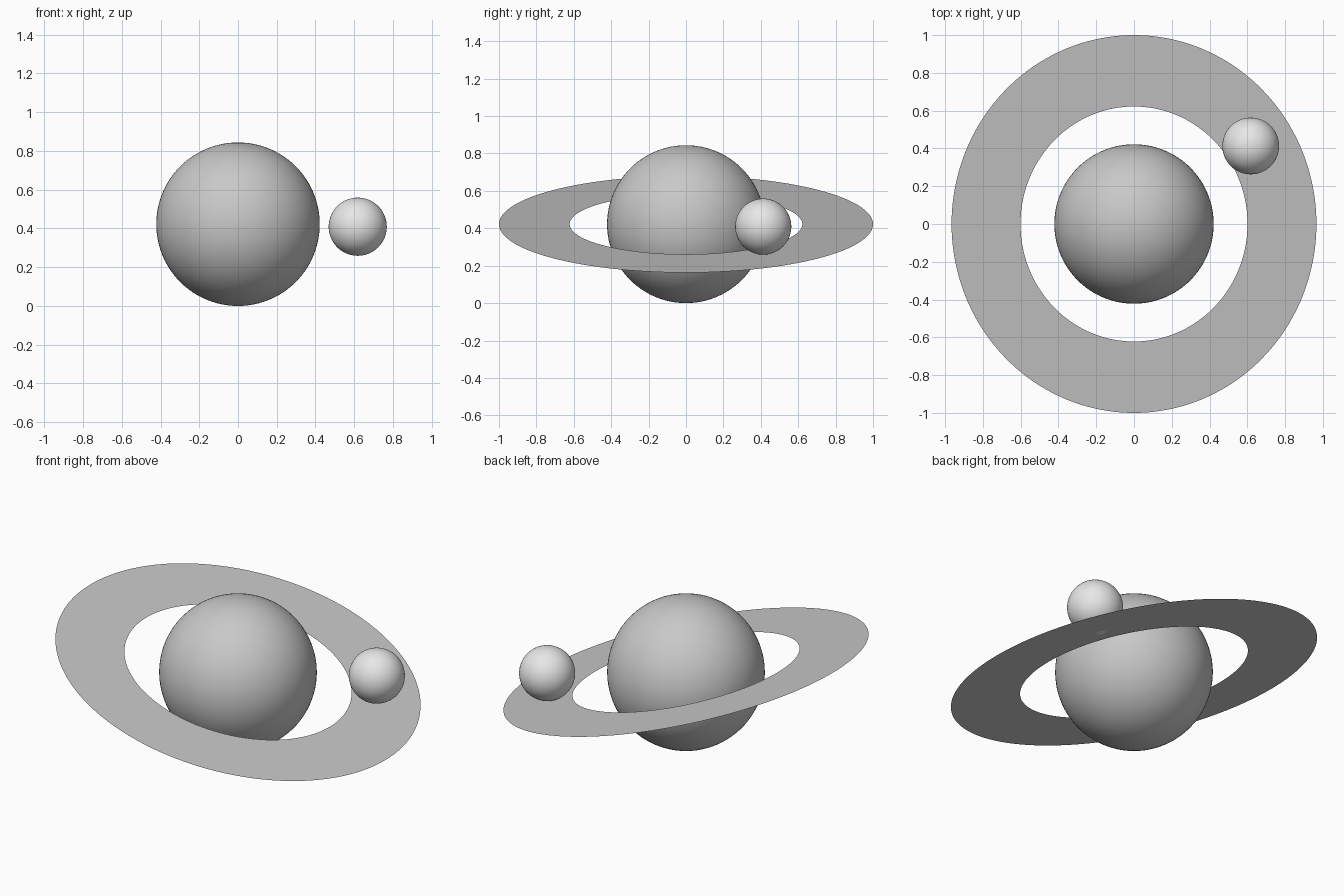
import bpy, bmesh, math

if "Cube" in bpy.data.objects:
    bpy.data.objects.remove(bpy.data.objects["Cube"])

TILT = math.radians(15)
CENTRE_Z = 0.422


def material(name, value):
    mat = bpy.data.materials.new(name)
    mat.diffuse_color = (value, value, value, 1)
    mat.use_nodes = True
    mat.node_tree.nodes["Principled BSDF"].inputs["Base Color"].default_value = mat.diffuse_color
    return mat


grey = material("mid grey", 0.58)
pale = material("pale grey", 0.8)


def ball(name, radius, location, mat):
    bpy.ops.mesh.primitive_uv_sphere_add(segments=96, ring_count=48,
                                         radius=radius, location=location)
    obj = bpy.context.object
    obj.name = name
    obj.data.materials.append(mat)
    bpy.ops.object.shade_smooth()
    return obj


def flat_ring(name, inner, outer, mat, sides=160):
    bm = bmesh.new()
    loops = []
    for r in (inner, outer):
        loops.append([bm.verts.new((r * math.cos(2 * math.pi * i / sides),
                                    r * math.sin(2 * math.pi * i / sides), 0))
                      for i in range(sides)])
    a, b = loops
    for i in range(sides):
        j = (i + 1) % sides
        bm.faces.new((a[i], b[i], b[j], a[j]))
    mesh = bpy.data.meshes.new(name)
    bm.to_mesh(mesh)
    bm.free()
    mesh.materials.append(mat)
    obj = bpy.data.objects.new(name, mesh)
    bpy.context.collection.objects.link(obj)
    return obj


# Planet body
ball("planet", 0.422, (0, 0, CENTRE_Z), grey)

# Paper-thin ring, tipped down towards +x
ring = flat_ring("ring", 0.622, 1.0, grey)
ring.location.z = CENTRE_Z
ring.rotation_euler.y = TILT

# Small moon just touching the ring
ball("moon", 0.15, (0.618, 0.413, 0.409), pale)
